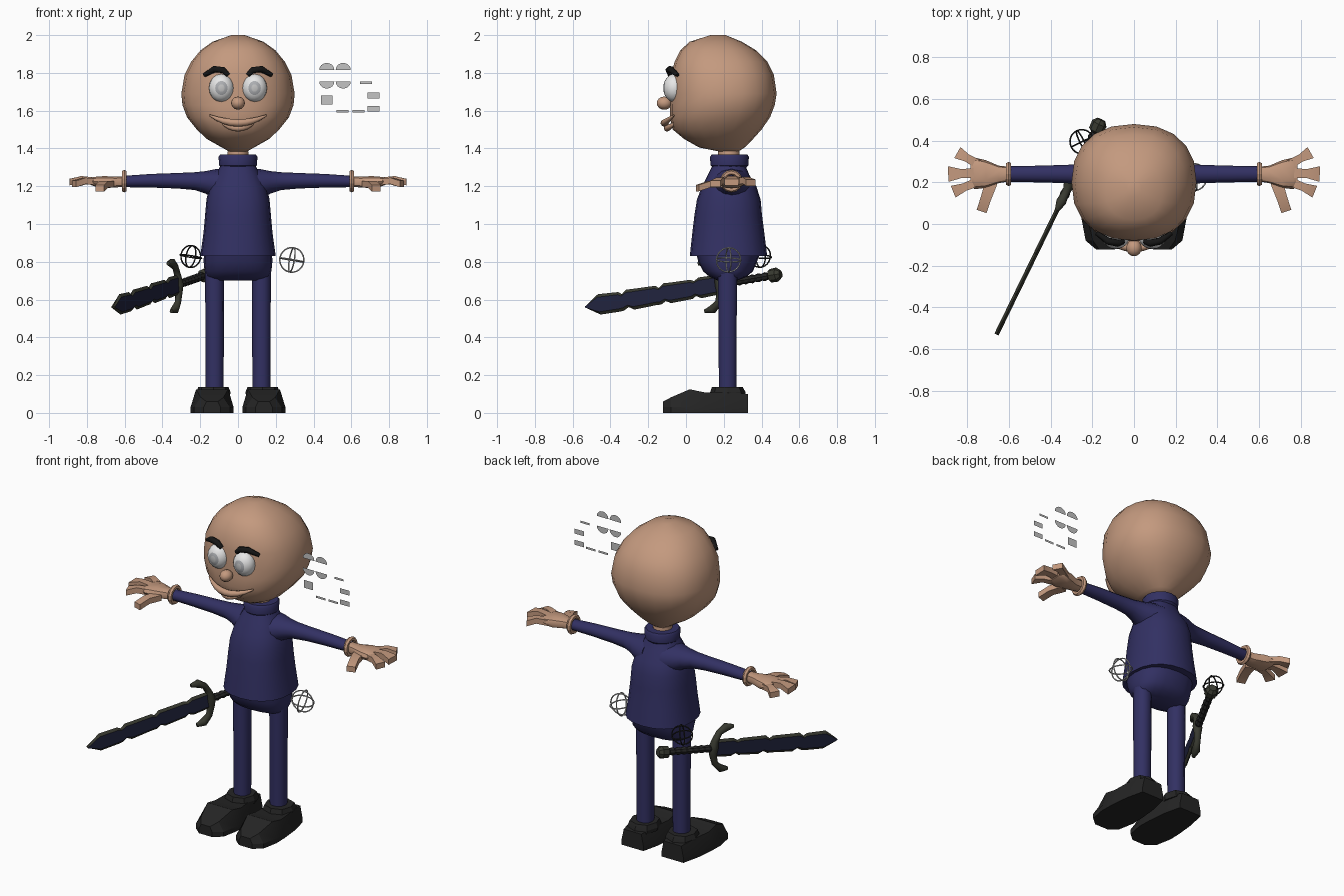
import bpy, bmesh, math
from math import sin, cos, pi, radians
from mathutils import Vector, Matrix

if "Cube" in bpy.data.objects:
    bpy.data.objects.remove(bpy.data.objects["Cube"], do_unlink=True)


def material(name, r, g, b):
    m = bpy.data.materials.new(name)
    m.use_nodes = True
    m.diffuse_color = (r, g, b, 1)
    m.node_tree.nodes["Principled BSDF"].inputs["Base Color"].default_value = (r, g, b, 1)
    return m


SKIN = material("skin", 0.55, 0.32, 0.21)
CLOTH = material("navy_cloth", 0.032, 0.03, 0.125)
SHOE = material("shoe_black", 0.018, 0.018, 0.018)
BROW = material("brow_black", 0.008, 0.008, 0.008)
WHITE = material("eye_white", 0.8, 0.8, 0.8)
IRIS = material("iris_grey", 0.42, 0.43, 0.45)
GREY = material("panel_grey", 0.55, 0.55, 0.55)
BLADE = material("blade_navy", 0.016, 0.018, 0.05)
METAL = material("dark_metal", 0.04, 0.042, 0.03)


def finish(name, bm, mats, angle=40, matrix=None):
    """Turn a bmesh into an object, smooth below the given angle."""
    bmesh.ops.recalc_face_normals(bm, faces=bm.faces)
    if matrix:
        bm.transform(matrix)
    me = bpy.data.meshes.new(name)
    bm.to_mesh(me)
    bm.free()
    for m in mats:
        me.materials.append(m)
    me.polygons.foreach_set("use_smooth", [angle > 0] * len(me.polygons))
    if angle > 0:
        me.set_sharp_from_angle(angle=radians(angle))
    ob = bpy.data.objects.new(name, me)
    bpy.context.collection.objects.link(ob)
    return ob


def skin_rings(rings):
    """Bridge rings of equal point count and cap both ends."""
    bm = bmesh.new()
    vs = [[bm.verts.new(p) for p in r] for r in rings]
    n = len(vs[0])
    for a, b in zip(vs, vs[1:]):
        for i in range(n):
            j = (i + 1) % n
            bm.faces.new((a[i], a[j], b[j], b[i]))
    bm.faces.new(vs[0])
    bm.faces.new(vs[-1])
    return bm


def oval(rx, ry, n, power=2.0):
    """Points of a superellipse."""
    e = 2 / power
    f = lambda v: math.copysign(abs(v) ** e, v)
    return [(rx * f(cos(2 * pi * i / n)), ry * f(sin(2 * pi * i / n))) for i in range(n)]


def column(name, profile, mat, n=16, power=2.0, x=0, angle=40):
    """Upright form; the profile lists (z, rx, y_front, y_back)."""
    rings = [[(x + a, (f + k) / 2 + b, z) for a, b in oval(rx, (k - f) / 2, n, power)]
             for z, rx, f, k in profile]
    return finish(name, skin_rings(rings), [mat], angle)


def tube(name, pts, depth, mat, radii=None, res=2):
    """Swept round bar along a polyline."""
    cu = bpy.data.curves.new(name, "CURVE")
    cu.dimensions = "3D"
    cu.bevel_depth, cu.bevel_resolution, cu.use_fill_caps = depth, res, True
    sp = cu.splines.new("POLY")
    sp.points.add(len(pts) - 1)
    for i, p in enumerate(pts):
        sp.points[i].co = (*p, 1)
        sp.points[i].radius = radii[i] if radii else 1
    cu.materials.append(mat)
    ob = bpy.data.objects.new(name, cu)
    bpy.context.collection.objects.link(ob)
    return ob


def ball(name, centre, size, mats, rule=None, seg=16, rings=12):
    """Ellipsoid with its poles along y."""
    bm = bmesh.new()
    bmesh.ops.create_uvsphere(bm, u_segments=seg, v_segments=rings, radius=1)
    bm.transform(Matrix.Rotation(pi / 2, 4, "X"))
    if rule:
        for f in bm.faces:
            f.material_index = rule(f.calc_center_median())
    return finish(name, bm, mats, 60, Matrix.Translation(centre) @ Matrix.Diagonal((*size, 1)))


# Head and neck
column("head", [(1.385, .05, .17, .28), (1.405, .085, .07, .31), (1.45, .165, -.01, .355),
                (1.50, .218, -.07, .40), (1.565, .27, -.085, .445), (1.63, .294, -.085, .47),
                (1.69, .30, -.08, .48), (1.79, .283, -.08, .465), (1.86, .247, -.06, .43),
                (1.92, .198, -.03, .37), (1.965, .135, .02, .295), (2.0, .035, .13, .21)],
       SKIN, 20, 2.3, angle=60)
column("neck", [(1.32, .06, .17, .29), (1.41, .052, .17, .28)], SKIN, 12)

# Face
ball("nose", (0, -.115, 1.64), (.037, .04, .035), [SKIN], seg=12, rings=8)
for label, z, y, depth, dip in (("upper_lip", 1.535, -.115, .02, .04), ("lower_lip", 1.507, -.10, .018, .03)):
    wide = .15 if label == "upper_lip" else .09
    ts = [i / 4 for i in range(-4, 5)]
    tube(label, [(wide * t, y + .05 * t * t, z + dip * t * t) for t in ts], depth, SKIN,
         [1 - .75 * t * t for t in ts])


def eye_colour(c):
    # pupil cap, iris band, then the white
    return 0 if c.y > -.86 else (1 if c.y > -.965 else 2)


for s, side in ((1, "left"), (-1, "right")):
    ball(side + "_eye", (.088 * s, -.062, 1.72), (.066, .058, .075), [WHITE, IRIS, GREY], eye_colour)
    tube(side + "_eyebrow", [(s * .052, -.085, 1.788), (s * .078, -.092, 1.815), (s * .125, -.082, 1.82),
                             (s * .178, -.045, 1.788)], .018, BROW, [.7, 1, 1, .6], 1)

# Sweater, collar and trousers
column("sweater", [(.83, .2, .02, .43), (.95, .183, .033, .415), (1.05, .174, .045, .402),
                   (1.13, .167, .058, .395), (1.2, .15, .085, .372), (1.26, .118, .115, .335),
                   (1.32, .088, .145, .31)], CLOTH, 20, 2.3)
column("collar", [(1.295, .085, .145, .315), (1.31, .1, .13, .33), (1.355, .103, .127, .333),
                  (1.367, .095, .135, .325), (1.367, .06, .17, .29)], CLOTH)
column("hips", [(.86, .18, .05, .4), (.8, .182, .065, .375), (.75, .177, .09, .355),
                (.72, .165, .125, .32), (.70, .14, .17, .27)], CLOTH, 20, 2.4)


def digit(name, s, a, b, wa, wb, za, zb):
    """Flat tapered finger from a to b in the horizontal plane."""
    a, b = Vector((*a, za)), Vector((*b, zb))
    across = (b - a).cross(Vector((0, 0, 1))).normalized()
    mid = a.lerp(b, .55) + Vector((0, 0, .012))
    rings = []
    for p, w in ((a, wa), (mid, wa * .85), (b, wb)):
        rings.append([((p + across * i * w / 2).x * s, (p + across * i * w / 2).y, p.z + k * .017)
                      for i, k in ((1, 1), (-1, 1), (-1, -1), (1, -1))])
    finish(name, skin_rings(rings), [SKIN], 30)


for s, side in ((1, "left"), (-1, "right")):
    # Arm flaring into the shoulder: (x, ry, rz, z)
    arm = [(.06, .115, .095, 1.2), (.12, .095, .08, 1.21), (.17, .07, .06, 1.22), (.23, .052, .047, 1.227),
           (.32, .044, .041, 1.229), (.46, .04, .036, 1.229), (.605, .037, .03, 1.225)]
    finish(side + "_sleeve", skin_rings([[(x * s, .24 + a, z + b) for a, b in oval(ry, rz, 12)]
                                         for x, ry, rz, z in arm]), [CLOTH])
    bpy.ops.mesh.primitive_torus_add(major_segments=14, minor_segments=6, major_radius=.046, minor_radius=.014,
                                     location=(.602 * s, .24, 1.227), rotation=(0, pi / 2, 0))
    bpy.context.object.name = side + "_wrist_band"
    bpy.context.object.data.materials.append(SKIN)
    # Hand
    palm = [(.6, .035, .028, .24, 1.225), (.65, .042, .03, .238, 1.222), (.71, .066, .033, .24, 1.222),
            (.765, .076, .025, .243, 1.225), (.785, .06, .016, .243, 1.225)]
    finish(side + "_palm", skin_rings([[(x * s, y + a, z + b) for a, b in oval(ry, rz, 10, 2.6)]
                                       for x, ry, rz, y, z in palm]), [SKIN])
    digit(side + "_back_finger", s, (.745, .285), (.848, .343), .045, .06, 1.222, 1.218)
    digit(side + "_middle_finger", s, (.75, .245), (.892, .24), .05, .075, 1.228, 1.222)
    digit(side + "_front_finger", s, (.745, .205), (.868, .155), .045, .06, 1.222, 1.212)
    digit(side + "_thumb", s, (.685, .2), (.732, .06), .06, .05, 1.21, 1.19)
    # Leg and shoe
    column(side + "_leg", [(.1, .048, .172, .268), (.45, .049, .17, .27), (.8, .05, .165, .275)],
           CLOTH, 10, 2.2, .124 * s)
    column(side + "_shoe_cuff", [(.09, .088, .13, .318), (.11, .09, .128, .315), (.138, .08, .138, .3)],
           SHOE, 8, 2.4, .13 * s, 20)
    shoe = [(.328, .075, .06, .1), (.22, .1, .08, .112), (.1, .112, .088, .108), (.02, .114, .085, .125),
            (-.08, .095, .06, .082), (-.122, .045, .03, .06)]
    finish(side + "_shoe", skin_rings([[(.137 * s + i * w, y, z) for i, w, z in
                                        ((-1, lo, 0), (1, lo, 0), (1, lo, .03), (1, hi, top), (-1, hi, top),
                                         (-1, lo, .03))] for y, lo, hi, top in shoe]), [SHOE], 20)

# Sword, built along local x from tip to pommel, then placed at the hip
tip, end = Vector((-.66, -.53, .56)), Vector((-.158, .5, .735))
ax = (end - tip).normalized()
ay = Vector((0, 0, 1)).cross(ax).normalized()
SWORD = Matrix.Translation(tip) @ Matrix((ax, ay, ax.cross(ay))).transposed().to_4x4()

edge = [(0, .004, .004), (.08, .057, .052), (.2, .05, .054), (.22, .036, .052), (.25, .056, .038),
        (.28, .054, .056), (.42, .05, .052), (.44, .036, .054), (.47, .056, .04), (.5, .054, .055),
        (.63, .05, .052), (.65, .04, .04), (.68, .055, .056), (.79, .052, .052)]
bm = skin_rings([[(u, 0, up), (u, .011, up * .72), (u, .011, -dn * .72), (u, 0, -dn), (u, -.011, -dn * .72),
                  (u, -.011, up * .72)] for u, up, dn in edge])
bm.normal_update()
for f in bm.faces:
    f.material_index = 0 if abs(f.normal.y) > .93 else 1
finish("sword_blade", bm, [BLADE, METAL], 0, SWORD)
arc = [(.69, .128), (.735, .125), (.775, .095), (.795, .045), (.8, 0)]
arc += [(u, -w) for u, w in arc[-2::-1]]
tube("sword_guard", [(u, 0, w) for u, w in arc], .022, METAL,
     [.5, 1.1, .85, .95, 1.3, .95, .85, 1.1, .5], 1).matrix_world = SWORD
grip = [[(.8 + i * .019, a, b) for a, b in oval(.024 - .006 * (i % 2), .024 - .006 * (i % 2), 8)]
        for i in range(17)]
finish("sword_grip", skin_rings(grip), [SHOE], 20, SWORD)
knob = [(1.09, .02), (1.1, .036), (1.14, .038), (1.16, .022)]
finish("sword_pommel", skin_rings([[(u, a, b) for a, b in oval(r, r, 8)] for u, r in knob]), [METAL], 20, SWORD)

# Wire ring globes beside the hips
for name, centre, r, mat, turn in (("left_globe", (.285, .225, .81), .065, GREY, .2),
                                   ("right_globe", (-.25, .395, .828), .058, SHOE, .45)):
    for i, rot in enumerate(((0, 0, 0), (pi / 2, 0, 0), (0, pi / 2, 0))):
        m = Matrix.Rotation(turn, 4, "Z") @ Matrix.Rotation(.17, 4, "Y")
        for k, a in enumerate("XYZ"):
            m = m @ Matrix.Rotation(rot[k], 4, a)
        bpy.ops.mesh.primitive_torus_add(major_segments=24, minor_segments=5, major_radius=r, minor_radius=.004)
        ob = bpy.context.object
        ob.name = f"{name}_ring_{i + 1}"
        ob.matrix_world = Matrix.Translation(centre) @ m
        ob.data.materials.append(mat)


# Floating flat panels beside the head
def panel(name, pts):
    bm = bmesh.new()
    bm.faces.new([bm.verts.new((x, .02, z)) for x, z in pts])
    finish(name, bm, [GREY], 0)


for x in (.47, .557):
    for z, up in ((1.815, 1), (1.755, -1)):
        panel("half_disc_panel", [(x + .04 * cos(pi * i / 8), z + up * .038 * sin(pi * i / 8)) for i in range(9)])
for x, z, w, h in ((.47, 1.656, .062, .048), (.678, 1.749, .064, .013), (.718, 1.68, .064, .03),
                   (.718, 1.611, .064, .03), (.554, 1.598, .064, .013), (.638, 1.598, .064, .013)):
    panel("bar_panel", [(x + i * w / 2, z + k * h / 2) for i, k in ((-1, -1), (1, -1), (1, 1), (-1, 1))])
